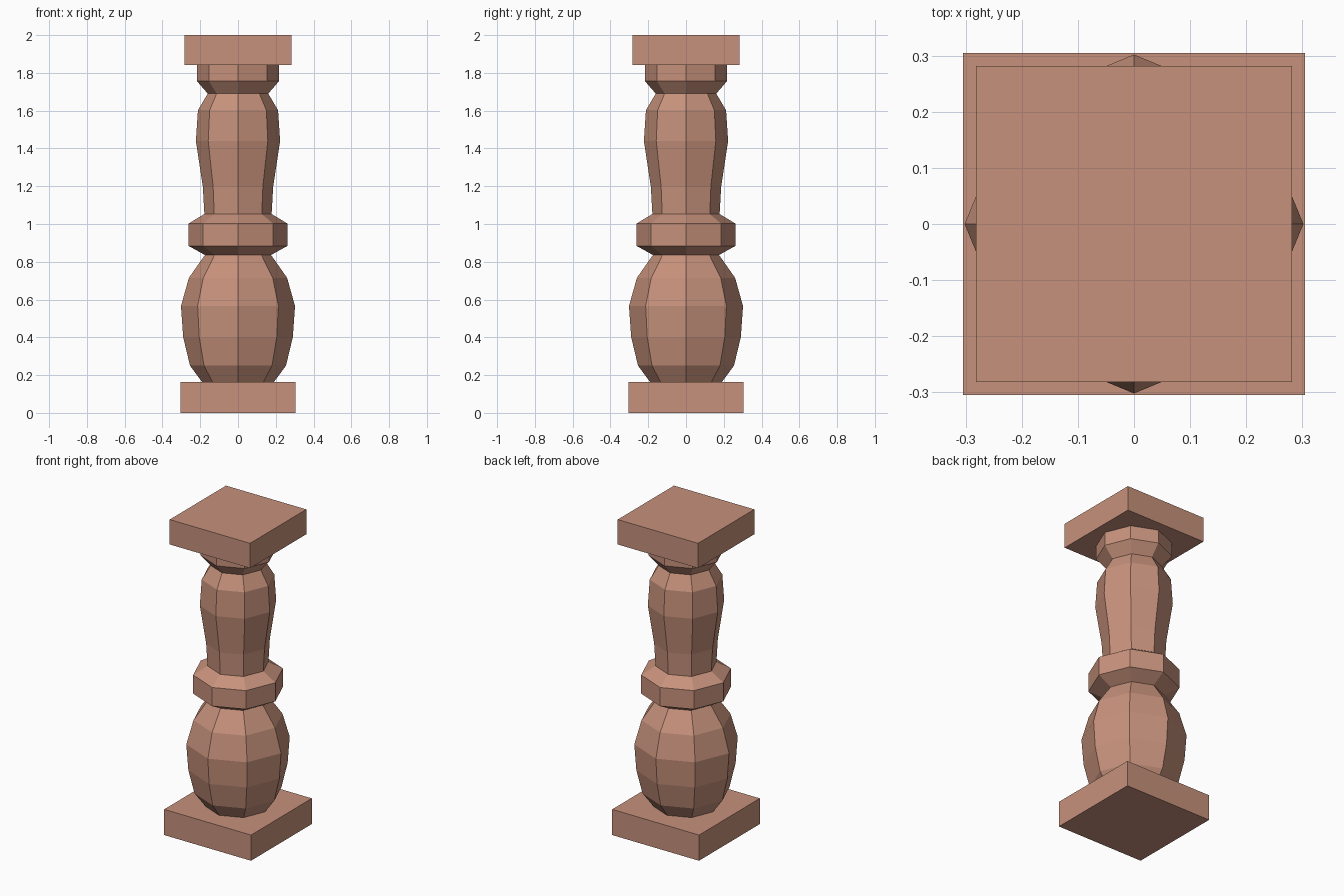
import bpy
import bmesh
from math import cos, sin, tau

cube = bpy.data.objects.get("Cube")
if cube:
    bpy.data.objects.remove(cube, do_unlink=True)

# Single terracotta colour
clay = bpy.data.materials.new("terracotta")
clay.use_nodes = True
clay.diffuse_color = (0.57, 0.285, 0.2, 1)
clay.node_tree.nodes["Principled BSDF"].inputs["Base Color"].default_value = clay.diffuse_color


def finish(name, bm):
    bmesh.ops.recalc_face_normals(bm, faces=bm.faces)
    mesh = bpy.data.meshes.new(name)
    bm.to_mesh(mesh)
    bm.free()
    mesh.materials.append(clay)
    obj = bpy.data.objects.new(name, mesh)
    bpy.context.collection.objects.link(obj)


def slab(name, half, bottom, top):
    bm = bmesh.new()
    bmesh.ops.create_cube(bm, size=1)
    bmesh.ops.scale(bm, verts=bm.verts, vec=(2 * half, 2 * half, top - bottom))
    bmesh.ops.translate(bm, verts=bm.verts, vec=(0, 0, (bottom + top) / 2))
    finish(name, bm)


def turned(name, profile, sides=8):
    """Flat-sided lathe form from (radius, height) pairs."""
    bm = bmesh.new()
    rings = [[bm.verts.new((r * cos(tau * i / sides), r * sin(tau * i / sides), z))
              for i in range(sides)] for r, z in profile]
    for low, high in zip(rings, rings[1:]):
        for i in range(sides):
            j = (i + 1) % sides
            bm.faces.new((low[i], low[j], high[j], high[i]))
    finish(name, bm)


# Square plinth and cap
slab("base_plinth", 0.305, 0, 0.163)
slab("top_cap", 0.282, 1.842, 2)

# Octagonal turned shaft, bottom to top
turned("lower_bulb", [(0.19, 0.163), (0.254, 0.25), (0.29, 0.4),
                      (0.302, 0.565), (0.26, 0.715), (0.175, 0.836)])
turned("middle_ring", [(0.175, 0.836), (0.262, 0.884), (0.262, 1.002), (0.178, 1.053)])
turned("upper_shaft", [(0.178, 1.053), (0.186, 1.196), (0.223, 1.44),
                       (0.212, 1.603), (0.16, 1.69)])
turned("neck_collar", [(0.16, 1.69), (0.218, 1.757), (0.218, 1.842)])
